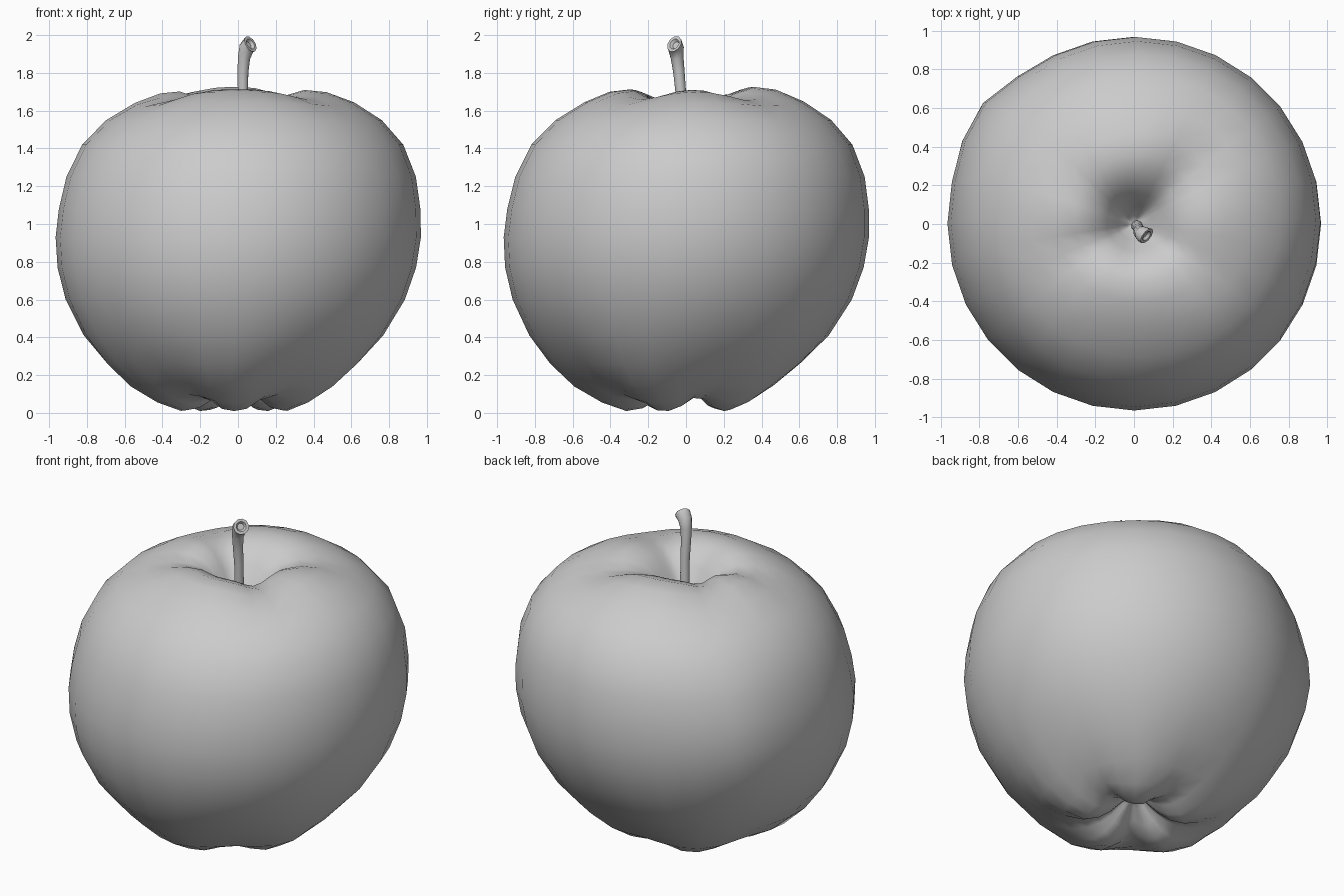
import bpy, bmesh, math
from mathutils import Vector

if "Cube" in bpy.data.objects:
    bpy.data.objects.remove(bpy.data.objects["Cube"])

SEG = 28


def finish(name, bm, angle):
    bmesh.ops.recalc_face_normals(bm, faces=bm.faces)
    me = bpy.data.meshes.new(name)
    bm.to_mesh(me)
    bm.free()
    ob = bpy.data.objects.new(name, me)
    bpy.context.collection.objects.link(ob)
    bpy.ops.object.select_all(action='DESELECT')
    ob.select_set(True)
    bpy.context.view_layer.objects.active = ob
    bpy.ops.object.shade_smooth_by_angle(angle=math.radians(angle))
    return ob


def loft(bm, rings):
    """Bridge closed rings of points, returning their vertices."""
    vs = [[bm.verts.new(p) for p in ring] for ring in rings]
    for a, b in zip(vs, vs[1:]):
        n = len(a)
        for i in range(n):
            j = (i + 1) % n
            bm.faces.new((a[i], a[j], b[j], b[i]))
    return vs


def bump(x, centre, width):
    return math.exp(-((x - centre) / width) ** 2)


def groove(a, centre, width):
    d = (a - math.radians(centre) + math.pi) % (2 * math.pi) - math.pi
    return math.exp(-(d / math.radians(width)) ** 2)


# Fruit: lathe profile with five lobes underneath and creases around the top
PROFILE = [(0.02, 0.17), (0.07, 0.14), (0.14, 0.07), (0.21, 0.025), (0.29, 0.01),
           (0.41, 0.055), (0.55, 0.14), (0.68, 0.26), (0.80, 0.41), (0.90, 0.60),
           (0.95, 0.77), (0.967, 0.93), (0.957, 1.08), (0.925, 1.25), (0.85, 1.42),
           (0.73, 1.55), (0.58, 1.645), (0.44, 1.70), (0.33, 1.712), (0.23, 1.68),
           (0.15, 1.60), (0.09, 1.51), (0.04, 1.45), (0.015, 1.43)]
TOP_CREASES = [(45, 22, 0.06), (150, 18, 0.035), (208, 20, 0.06), (322, 20, 0.05)]


def fruit_point(r, z, a):
    lobe = 0.5 - 0.5 * math.cos(5 * (a + math.pi / 2))     # 1 in the grooves
    if z < 0.8:
        z += 0.075 * lobe ** 1.5 * bump(r, 0.27, 0.19)
        r -= 0.05 * lobe * bump(r, 0.58, 0.2)
    if z > 1.2:
        for c, w, d in TOP_CREASES:
            z -= d * groove(a, c, w) * bump(r, 0.34, 0.24)
        z += 0.015 * groove(a, 90, 40) * bump(r, 0.35, 0.2)
    r *= 1 + 0.04 * groove(a, 145, 12) * bump(z, 1.0, 0.4)
    lean = 0.03 * (z - 0.9) / 0.5 * min(1, r / 0.6)
    return Vector((r * math.cos(a) + lean * 0.8, r * math.sin(a) + lean, z))


bm = bmesh.new()
rings = loft(bm, [[fruit_point(r, z, 2 * math.pi * i / SEG) for i in range(SEG)]
                  for r, z in PROFILE])
bm.faces.new(rings[0])
bm.faces.new(rings[-1])
finish("fruit", bm, 80)

# Stem: tapered bent tube with a flared, hollowed cut end
PATH = [(0.015, -0.01, 1.41, 0.030), (0.022, -0.02, 1.55, 0.028), (0.026, -0.028, 1.70, 0.028),
        (0.026, -0.037, 1.80, 0.030), (0.032, -0.047, 1.88, 0.034), (0.045, -0.053, 1.93, 0.042),
        (0.066, -0.062, 1.953, 0.046)]
pts = [Vector(p[:3]) for p in PATH]
rad = [p[3] for p in PATH]
frames = [(pts[min(i + 1, len(pts) - 1)] - pts[max(i - 1, 0)]).normalized()
          for i in range(len(pts))]
end = Vector((0.7, -0.55, 0.45)).normalized()
frames[-1] = end
for back, r in ((0.0, 0.030), (-0.015, 0.020)):            # cut end rim and hollow
    pts.append(pts[6] + end * back)
    rad.append(r)
    frames.append(end)


def ring(p, t, r, n=10):
    u = Vector((0.6, 0.8, 0))
    u = (u - t * u.dot(t)).normalized()
    v = t.cross(u)
    return [p + r * (u * math.cos(2 * math.pi * i / n) + v * math.sin(2 * math.pi * i / n))
            for i in range(n)]


bm = bmesh.new()
rings = loft(bm, [ring(p, t, r) for p, t, r in zip(pts, frames, rad)])
bm.faces.new(rings[0])
bm.faces.new(rings[-1])
finish("stem", bm, 50)
